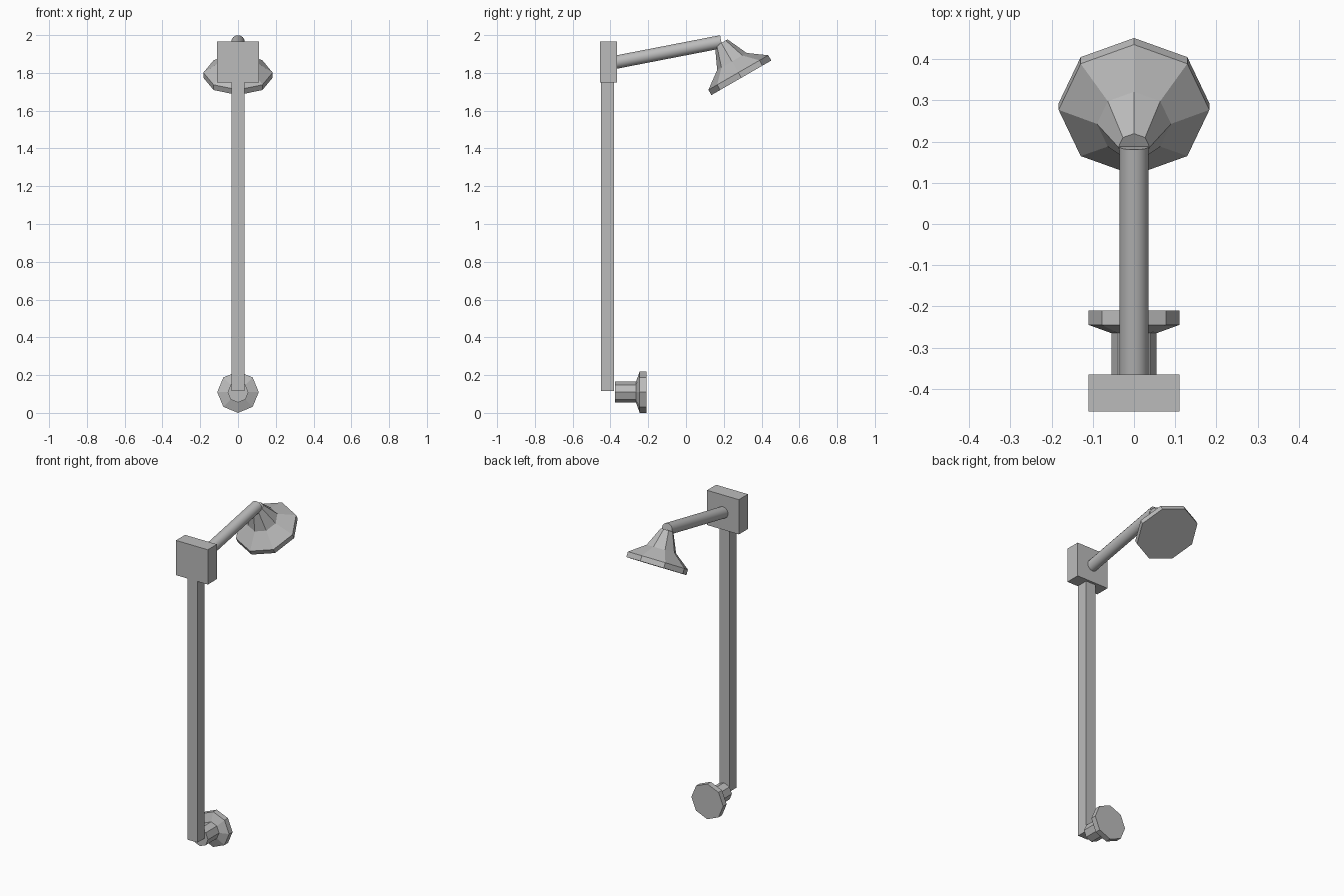
import bpy
import bmesh
from math import cos, sin, pi, radians
from mathutils import Matrix, Vector

if "Cube" in bpy.data.objects:
    bpy.data.objects.remove(bpy.data.objects["Cube"], do_unlink=True)

GREY = (0.5, 0.5, 0.5, 1)
metal = bpy.data.materials.new("grey metal")
metal.use_nodes = True
metal.diffuse_color = GREY
metal.node_tree.nodes["Principled BSDF"].inputs["Base Color"].default_value = GREY


def add_object(name, bm):
    bmesh.ops.recalc_face_normals(bm, faces=bm.faces)
    mesh = bpy.data.meshes.new(name)
    bm.to_mesh(mesh)
    bm.free()
    mesh.materials.append(metal)
    obj = bpy.data.objects.new(name, mesh)
    bpy.context.collection.objects.link(obj)
    return obj


def box(name, low, high):
    low, high = Vector(low), Vector(high)
    bm = bmesh.new()
    bmesh.ops.create_cube(bm, size=1, matrix=Matrix.Translation((low + high) / 2)
                          @ Matrix.Diagonal((high - low).to_4d()))
    return add_object(name, bm)


def turned(name, profile, sides, place):
    """Closed turned solid from (radius, height) pairs along local z."""
    bm = bmesh.new()
    rings = [[bm.verts.new(place @ Vector((r * cos(2 * pi * i / sides),
                                           r * sin(2 * pi * i / sides), h)))
              for i in range(sides)] for r, h in profile]
    for a, b in zip(rings, rings[1:]):
        for i in range(sides):
            j = (i + 1) % sides
            bm.faces.new((a[i], a[j], b[j], b[i]))
    bm.faces.new(rings[0])
    bm.faces.new(rings[-1])
    return add_object(name, bm)


# Upright pipe and the square block on top of it
box("upright_pipe", (-0.035, -0.45, 0.115), (0.035, -0.38, 1.76))
box("mounting_block", (-0.11, -0.455, 1.75), (0.11, -0.365, 1.967))

# Octagonal tap at the foot, pointing backwards
turned("tap_handle", [(0.055, 0), (0.055, 0.11), (0.11, 0.13), (0.11, 0.165)], 8,
       Matrix.Translation((0, -0.375, 0.11)) @ Matrix.Rotation(-pi / 2, 4, "X"))

# Round arm rising to the shower head
start, end = Vector((0, -0.375, 1.856)), Vector((0, 0.187, 1.965))
along = end - start
arm = turned("shower_arm", [(0.035, 0), (0.035, along.length)], 32,
             Matrix.Translation(start) @ along.to_track_quat("Z", "Y").to_matrix().to_4x4())
bpy.ops.object.select_all(action="DESELECT")
arm.select_set(True)
bpy.context.view_layer.objects.active = arm
bpy.ops.object.shade_smooth_by_angle(angle=radians(30))

# Octagonal flared head, tilted down and away from the arm
turned("shower_head", [(0.183, 0), (0.183, 0.032), (0.09, 0.1), (0.038, 0.213)], 8,
       Matrix.Translation((0, 0.293, 1.774)) @ Matrix.Rotation(radians(30), 4, "X"))
